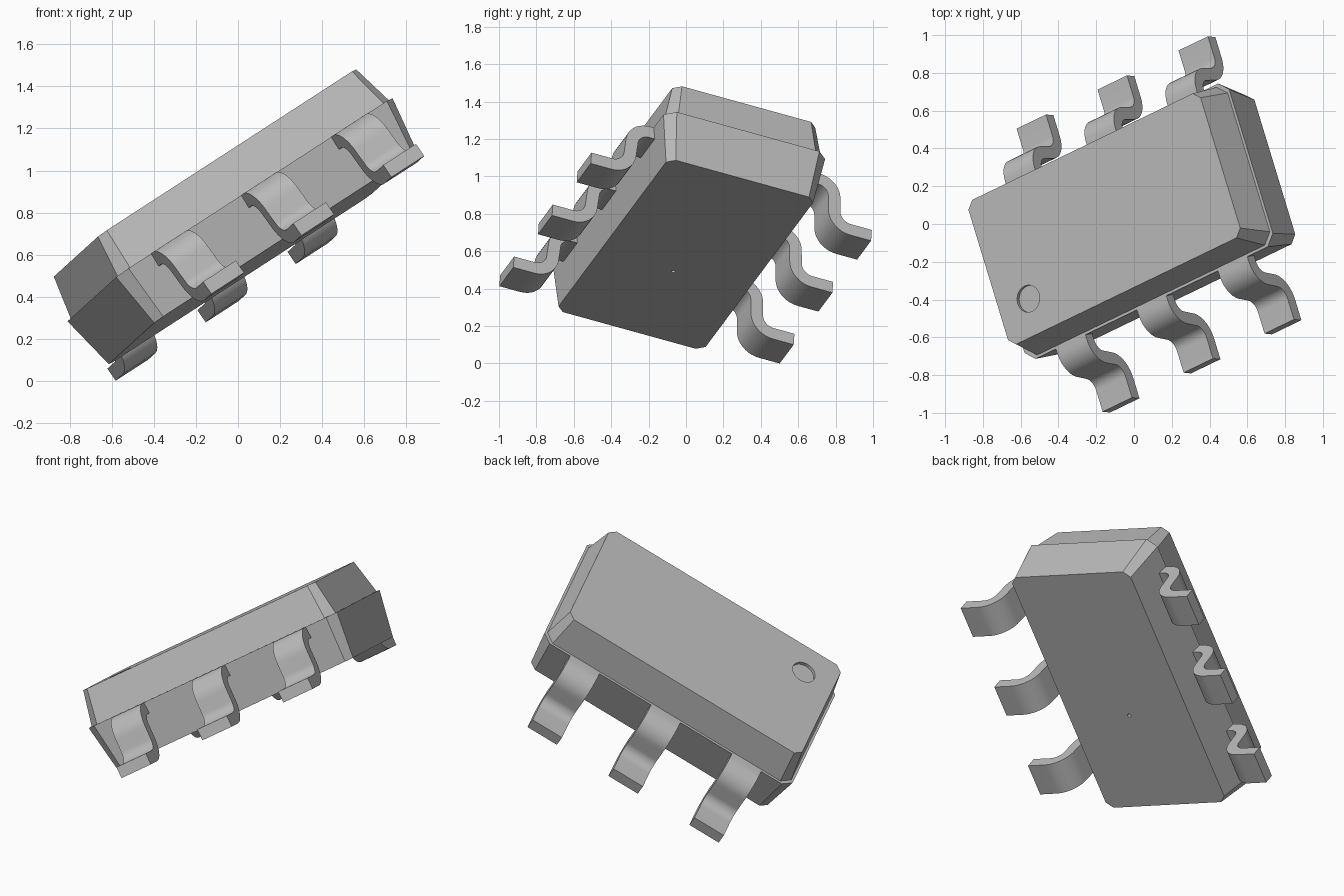
import bpy, bmesh
from math import sin, cos, pi, radians
from mathutils import Matrix, Vector

cube = bpy.data.objects.get("Cube")
if cube:
    bpy.data.objects.remove(cube, do_unlink=True)

grey = bpy.data.materials.new("plain_grey")
grey.use_nodes = True
grey.diffuse_color = (0.5, 0.5, 0.5, 1)
grey.node_tree.nodes["Principled BSDF"].inputs["Base Color"].default_value = (0.5, 0.5, 0.5, 1)

# Tilted frame shared by every part: length, width and thickness axes
length_axis = Vector((0.778, 0.3755, 0.504)).normalized()
thick_axis = length_axis.cross(Vector((-0.281, 0.925, -0.255))).normalized()
width_axis = thick_axis.cross(length_axis)
frame = Matrix((length_axis, width_axis, thick_axis)).transposed().to_4x4()
frame.translation = length_axis * 0.39 - width_axis * 0.185 - Vector((0, 0, 0.008))


def make_object(name, bm):
    bmesh.ops.recalc_face_normals(bm, faces=bm.faces[:])
    mesh = bpy.data.meshes.new(name)
    bm.to_mesh(mesh)
    bm.free()
    mesh.materials.append(grey)
    obj = bpy.data.objects.new(name, mesh)
    bpy.context.collection.objects.link(obj)
    obj.matrix_world = frame
    return obj


def select_only(obj):
    bpy.ops.object.select_all(action='DESELECT')
    obj.select_set(True)
    bpy.context.view_layer.objects.active = obj


def octagon(x, y, cut):
    return [(x, cut - y), (x, y - cut), (x - cut, y), (cut - x, y),
            (-x, y - cut), (-x, cut - y), (cut - x, -y), (x - cut, -y)]


# Body: drafted lower half, narrow ledge, drafted upper half
sections = [(0.805, 0.425, 0.04, 0.42), (0.845, 0.467, 0.055, 0.70),
            (0.83, 0.452, 0.055, 0.70), (0.79, 0.413, 0.04, 0.912)]
bm = bmesh.new()
rings = [[bm.verts.new((x, y, z)) for x, y in octagon(hx, hy, cut)]
         for hx, hy, cut, z in sections]
for low, high in zip(rings, rings[1:]):
    for i in range(8):
        j = (i + 1) % 8
        bm.faces.new((low[i], low[j], high[j], high[i]))
bm.faces.new(rings[0])
bm.faces.new(rings[-1])
body = make_object("body", bm)


# Round recesses: corner mark on top, small pit underneath
def cut_recess(x, y, z, radius, depth):
    bm = bmesh.new()
    bmesh.ops.create_cone(bm, cap_ends=True, segments=32, radius1=radius, radius2=radius,
                          depth=depth * 2, matrix=Matrix.Translation((x, y, z)))
    cutter = make_object("recess_cutter", bm)
    cutter.hide_render = True
    mod = body.modifiers.new("recess", 'BOOLEAN')
    mod.operation = 'DIFFERENCE'
    mod.solver = 'EXACT'
    mod.object = cutter
    select_only(body)
    bpy.ops.object.modifier_apply(modifier=mod.name)
    bpy.data.objects.remove(cutter, do_unlink=True)


cut_recess(-0.595, -0.215, 0.912, 0.072, 0.02)
cut_recess(-0.18, 0, 0.42, 0.011, 0.02)


# Bent lead: centreline points with normals, thickened into a profile
def lead_profile(thickness=0.07, steps=10):
    path = [(0.40, 0.665, pi / 2)]
    for i in range(steps + 1):
        t = pi / 2 * (1 - i / steps)
        path.append((0.49 + 0.095 * cos(t), 0.57 + 0.095 * sin(t), t))
    for i in range(steps + 1):
        t = pi / 2 * i / steps
        path.append((0.69 - 0.1 * cos(t), 0.497 - 0.1 * sin(t), t))
    path.append((0.81, 0.397, pi / 2))
    h = thickness / 2
    outer = [(y + h * cos(t), z + h * sin(t)) for y, z, t in path]
    inner = [(y - h * cos(t), z - h * sin(t)) for y, z, t in path]
    return outer + inner[::-1]


profile = lead_profile()
for side, side_name in ((-1, "front"), (1, "back")):
    for k, place in ((-1, "right"), (0, "middle"), (1, "left")):
        bm = bmesh.new()
        start = k * 0.551 - 0.1
        face = bm.faces.new([bm.verts.new((start, side * y, z)) for y, z in profile])
        moved = bmesh.ops.extrude_face_region(bm, geom=[face])["geom"]
        bmesh.ops.translate(bm, vec=(0.2, 0, 0),
                            verts=[v for v in moved if isinstance(v, bmesh.types.BMVert)])
        lead = make_object(f"{side_name}_{place}_lead", bm)
        select_only(lead)
        bpy.ops.object.shade_smooth_by_angle(angle=radians(35))
